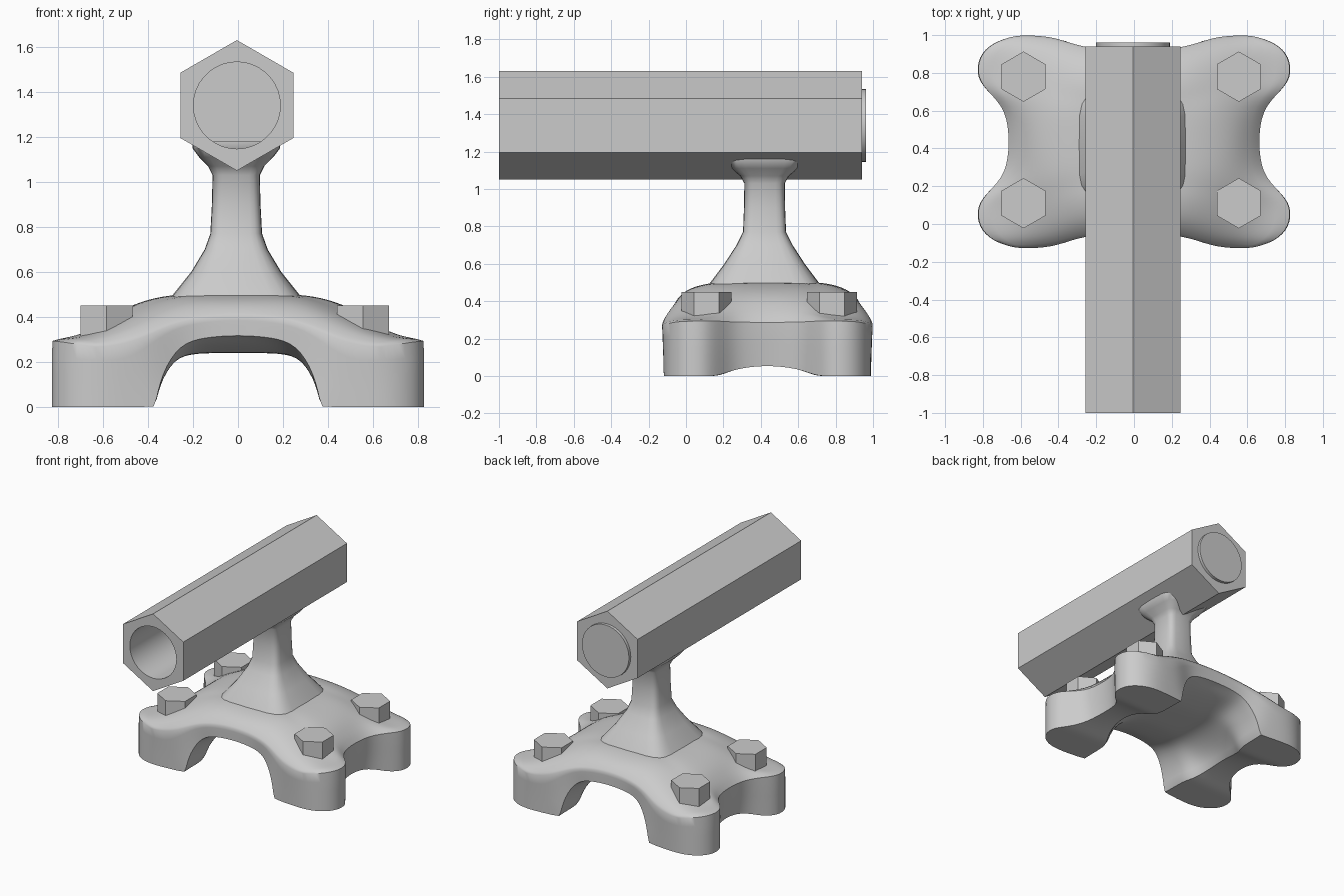
import bpy, bmesh, math

if "Cube" in bpy.data.objects:
    bpy.data.objects.remove(bpy.data.objects["Cube"])

YC = 0.435   # centre of the base along y


def finish(name, bm, angle=30, subsurf=0):
    bmesh.ops.recalc_face_normals(bm, faces=bm.faces)
    me = bpy.data.meshes.new(name)
    bm.to_mesh(me)
    bm.free()
    ob = bpy.data.objects.new(name, me)
    bpy.context.collection.objects.link(ob)
    bpy.ops.object.select_all(action='DESELECT')
    ob.select_set(True)
    bpy.context.view_layer.objects.active = ob
    if subsurf:
        m = ob.modifiers.new("Subdivision", 'SUBSURF')
        m.levels = m.render_levels = subsurf
        bpy.ops.object.modifier_apply(modifier=m.name)
    bpy.ops.object.shade_smooth_by_angle(angle=math.radians(angle))
    return ob


def loft(bm, rings, caps=True):
    vs = [[bm.verts.new(p) for p in r] for r in rings]
    n = len(vs[0])
    for a, b in zip(vs, vs[1:]):
        for i in range(n):
            bm.faces.new((a[i], a[(i + 1) % n], b[(i + 1) % n], b[i]))
    if caps:
        bm.faces.new(vs[0])
        bm.faces.new(vs[-1])
    return vs


def ring_y(r, n, y, z=1.34, x=-0.005):
    return [(x + r * math.sin(2 * math.pi * i / n), y,
             z + r * math.cos(2 * math.pi * i / n)) for i in range(n)]


def interp(x, pts):
    for (x0, y0), (x1, y1) in zip(pts, pts[1:]):
        if x <= x1:
            return y0 + (y1 - y0) * (x - x0) / (x1 - x0)
    return pts[-1][1]


# Hexagonal barrel with a round bore open at the front
bm = bmesh.new()
outer = loft(bm, [ring_y(0.29, 6, -1), ring_y(0.29, 6, 0.94)], caps=False)
bm.faces.new(outer[1])
bore = loft(bm, [ring_y(0.193, 36, -1), ring_y(0.193, 36, 0.92)], caps=False)
bm.faces.new(bore[1])
for k in range(6):
    arc = [bore[0][(k * 6 + j) % 36] for j in range(7)]
    bm.faces.new([outer[0][k], outer[0][(k + 1) % 6]] + arc[::-1])
finish("hex_barrel", bm)

# Round plug at the back of the barrel
bm = bmesh.new()
loft(bm, [ring_y(0.195, 36, 0.925), ring_y(0.195, 36, 0.962)])
finish("barrel_end_plug", bm)

# Neck flaring into the base below and the barrel above
bm = bmesh.new()
rings = []
for z, hx, hy in [(0.42, 0.33, 0.33), (0.5, 0.28, 0.29), (0.6, 0.2, 0.215),
                  (0.7, 0.14, 0.15), (0.77, 0.115, 0.115), (0.9, 0.108, 0.11),
                  (1.03, 0.105, 0.108), (1.07, 0.125, 0.13),
                  (1.11, 0.165, 0.18), (1.15, 0.195, 0.21), (1.18, 0.195, 0.21)]:
    ring = []
    for i in range(24):
        a = 2 * math.pi * i / 24
        c, s = math.cos(a), math.sin(a)
        ring.append((-0.008 + hx * math.copysign(abs(c) ** 0.45, c),
                     0.42 + hy * math.copysign(abs(s) ** 0.45, s), z))
    rings.append(ring)
loft(bm, rings)
finish("neck", bm, 40)

# Arched base: top and bottom grids, joined round the edge, with four feet.
# Each row: distance from the middle, half width, inner edge of the foot,
# top heights, bottom heights
ROWS = [
    (0.00, 0.66, 0.47, (.50, .50, .50, .47, .42, .29), (.24, .24, .23, .14, .07, .06)),
    (0.30, 0.68, 0.45, (.50, .50, .50, .47, .40, .29), (.24, .24, .23, .13, .04, .04)),
    (0.46, 0.77, 0.40, (.50, .50, .49, .44, .35, .30), (.25, .25, .23, .12, .0, .0)),
    (0.60, 0.835, 0.37, (.50, .50, .49, .41, .31, .30), (.26, .26, .24, .12, .0, .0)),
    (0.80, 0.825, 0.37, (.48, .48, .46, .38, .31, .30), (.28, .28, .26, .13, .0, .0)),
    (0.93, 0.75, 0.37, (.45, .44, .41, .35, .31, .29), (.31, .30, .27, .14, .0, .0)),
    (1.00, 0.63, 0.37, (.41, .40, .37, .31, .28, .27), (.32, .31, .28, .15, .0, .0)),
]
DEPTH = [(0, 0.485), (0.25, 0.49), (0.42, 0.555), (0.5, 0.565), (1, 0.565)]
bm = bmesh.new()
crease = bm.edges.layers.float.new("crease_edge")
full = [(-r[0],) + r[1:] for r in ROWS[:0:-1]] + ROWS
top, bot = [], []
for t, w, inner, zt, zb in full:
    xt = (0, 0.16, 0.30, 0.30 + (w - 0.30) * 0.36, 0.30 + (w - 0.30) * 0.7, w)
    wb = w - 0.3 * (inner - 0.37)          # side walls lean in at the waist
    xb = (0, 0.15, 0.26, 0.7 * inner + 0.08, inner, wb)
    for grid, xs, zs in ((top, xt, zt), (bot, xb, zb)):
        cols = [(-xs[i], zs[i]) for i in range(5, 0, -1)] + list(zip(xs, zs))
        grid.append([bm.verts.new((x, YC + t * interp(abs(x), DEPTH), z))
                     for x, z in cols])
nr, nc = len(top), len(top[0])
for g in (top, bot):
    for r in range(nr - 1):
        for c in range(nc - 1):
            bm.faces.new((g[r][c], g[r][c + 1], g[r + 1][c + 1], g[r + 1][c]))
edge = ([(0, c) for c in range(nc)] + [(r, nc - 1) for r in range(1, nr)]
        + [(nr - 1, c) for c in range(nc - 2, -1, -1)]
        + [(r, 0) for r in range(nr - 2, 0, -1)])
for (r0, c0), (r1, c1) in zip(edge, edge[1:] + edge[:1]):
    a, b, c, d = top[r0][c0], top[r1][c1], bot[r1][c1], bot[r0][c0]
    bm.faces.new((a, b, c, d))
    bm.edges.get((a, b))[crease] = 0.6
    bm.edges.get((c, d))[crease] = 1.0
for r in range(nr - 1):
    for c in (1, nc - 2):
        bm.edges.get((bot[r][c], bot[r + 1][c]))[crease] = 0.8
finish("arched_base", bm, 40, subsurf=2)

# Four hexagonal bolts, one on each foot
for side, x in (("left", -0.585), ("right", 0.555)):
    for end, y in (("front", 0.11), ("back", 0.78)):
        bm = bmesh.new()
        loft(bm, [[(x + 0.133 * math.sin(math.pi * i / 3),
                    y + 0.133 * math.cos(math.pi * i / 3), z)
                   for i in range(6)] for z in (0.22, 0.45)])
        finish(f"{end}_{side}_bolt", bm)
